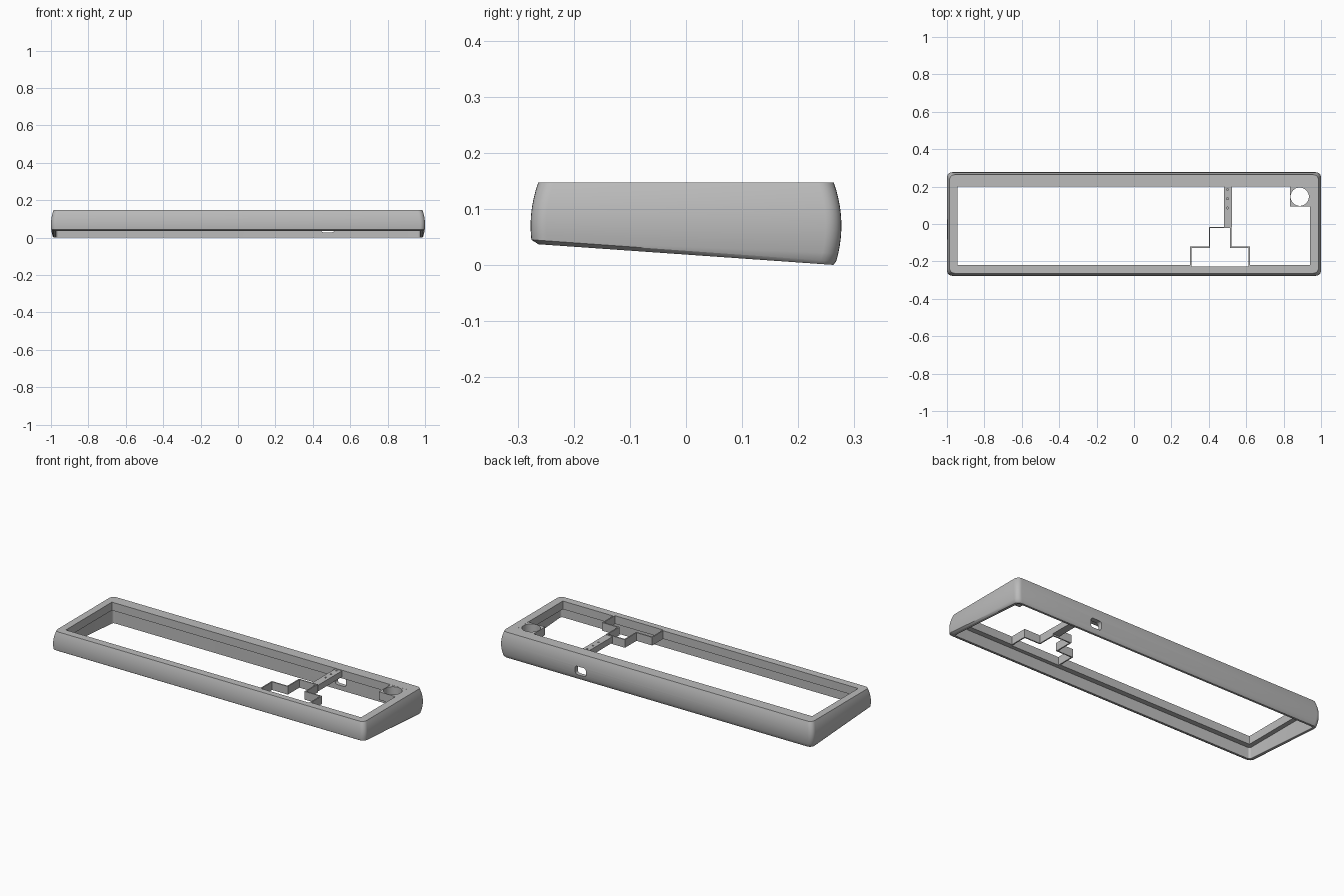
import bpy, bmesh, math

cube = bpy.data.objects.get("Cube")
if cube:
    bpy.data.objects.remove(cube, do_unlink=True)

TOP = 0.147      # upper surface
LIP = 0.10       # underside of the upper lip
grey = bpy.data.materials.new("light grey plastic")
grey.use_nodes = True
grey.diffuse_color = (0.5, 0.5, 0.5, 1)
grey.node_tree.nodes["Principled BSDF"].inputs["Base Color"].default_value = (0.5, 0.5, 0.5, 1)


def finish(name, bm):
    bmesh.ops.recalc_face_normals(bm, faces=bm.faces)
    mesh = bpy.data.meshes.new(name)
    bm.to_mesh(mesh)
    bm.free()
    mesh.materials.append(grey)
    ob = bpy.data.objects.new(name, mesh)
    bpy.context.collection.objects.link(ob)
    return ob


def box(name, x0, x1, y0, y1, z0, z1):
    bm = bmesh.new()
    bmesh.ops.create_cube(bm, size=1)
    for v in bm.verts:
        v.co.x = x0 + (v.co.x + 0.5) * (x1 - x0)
        v.co.y = y0 + (v.co.y + 0.5) * (y1 - y0)
        v.co.z = z0 + (v.co.z + 0.5) * (z1 - z0)
    return finish(name, bm)


def cylinder(name, x, y, z, radius, depth):
    bm = bmesh.new()
    bmesh.ops.create_cone(bm, cap_ends=True, segments=40, radius1=radius,
                          radius2=radius, depth=depth)
    bmesh.ops.translate(bm, vec=(x, y, z), verts=bm.verts)
    return finish(name, bm)


def cut(ob, cutter):
    cutter.hide_render = True
    cutter.hide_viewport = True
    mod = ob.modifiers.new("cut", 'BOOLEAN')
    mod.operation = 'DIFFERENCE'
    mod.solver = 'EXACT'
    mod.object = cutter
    bpy.context.view_layer.objects.active = ob
    bpy.ops.object.modifier_apply(modifier=mod.name)
    bpy.data.objects.remove(cutter, do_unlink=True)


def base(y):
    """Height of the sloping underside."""
    return max(0.0, 0.0185 - 0.07 * y)


def rounded_rect(x0, x1, y0, y1, r, steps=6):
    pts = []
    corners = [(x1 - r, y1 - r), (x0 + r, y1 - r), (x0 + r, y0 + r), (x1 - r, y0 + r)]
    for k, (cx, cy) in enumerate(corners):
        for i in range(steps + 1):
            a = math.pi / 2 * (k + i / steps)
            pts.append((cx + r * math.cos(a), cy + r * math.sin(a)))
    return pts


def bridge(bm, rings):
    for a, b in zip(rings, rings[1:] + rings[:1]):
        n = len(a)
        for i in range(n):
            j = (i + 1) % n
            bm.faces.new((a[i], a[j], b[j], b[i]))


# Case: bulging outer wall, sloped underside, hollow below a narrow top lip
bm = bmesh.new()
rings = []


def add_ring(pts, height):
    rings.append([bm.verts.new((x, y, height(x, y))) for x, y in pts])


def outer(inset):
    return rounded_rect(-1 + inset, 1 - inset, -0.277 + inset, 0.277 - inset, 0.028)


cavity = rounded_rect(-0.972, 0.972, -0.25, 0.25, 0.012)
opening = rounded_rect(-0.945, 0.94, -0.22, 0.20, 0.002)
add_ring(cavity, lambda x, y: base(y))
add_ring(outer(0.014), lambda x, y: base(y))
LEVELS = 10
for i in range(LEVELS + 1):
    t = i / LEVELS
    pts = []
    for x, y in outer(0):
        low = base(y) + 0.007
        z = low + t * (TOP - low)
        inset = 2.3 * (z - 0.07) ** 2
        pts.append((x - math.copysign(inset, x), y - math.copysign(inset, y), z))
    rings.append([bm.verts.new(p) for p in pts])
add_ring(opening, lambda x, y: TOP)
add_ring(opening, lambda x, y: LIP)
add_ring(cavity, lambda x, y: LIP)
bridge(bm, rings)
case = finish("case_frame", bm)

# Notch in the front lip and rounded port in the back wall
cut(case, box("notch_cutter", 0.303, 0.617, -0.232, -0.19, 0.09, 0.2))
port = box("port_cutter", 0.445, 0.515, 0.2, 0.32, 0.028, 0.078)
bev = port.modifiers.new("round", 'BEVEL')
bev.width, bev.segments = 0.014, 4
cut(case, port)

# Thin wall around the stepped key cluster
outline = [(0.30, -0.235), (0.62, -0.235), (0.62, -0.12), (0.52, -0.12),
           (0.52, -0.015), (0.40, -0.015), (0.40, -0.12), (0.30, -0.12)]
WALL = 0.007
inner = []
for i, (x, y) in enumerate(outline):
    px, py = outline[i - 1]
    nx, ny = outline[(i + 1) % len(outline)]
    dx = math.copysign(WALL, (nx - x) + (x - px))
    dy = math.copysign(WALL, (ny - y) + (y - py))
    # step to the left of both neighbouring edges
    inner.append((x - dy, y + dx))
bm = bmesh.new()
bridge(bm, [[bm.verts.new((x, y, z)) for x, y in pts] for pts, z in
            ((outline, LIP), (outline, TOP), (inner, TOP), (inner, LIP))])
finish("key_cluster_wall", bm)

# Divider bar with three small holes
bar = box("divider_bar", 0.48, 0.523, -0.016, 0.203, 0.108, 0.143)
for y in (0.185, 0.135, 0.085):
    cut(bar, cylinder("pin_cutter", 0.5, y, 0.143, 0.005, 0.03))

# Corner block with a round knob hole
block = box("knob_block", 0.833, 0.943, 0.094, 0.203, LIP, TOP - 0.0005)
cut(block, cylinder("knob_cutter", 0.886, 0.146, 0.12, 0.049, 0.2))

# Smooth curved surfaces while keeping edges crisp
for ob in (case, block):
    bpy.ops.object.select_all(action='DESELECT')
    ob.select_set(True)
    bpy.context.view_layer.objects.active = ob
    bpy.ops.object.shade_smooth_by_angle(angle=math.radians(30))
